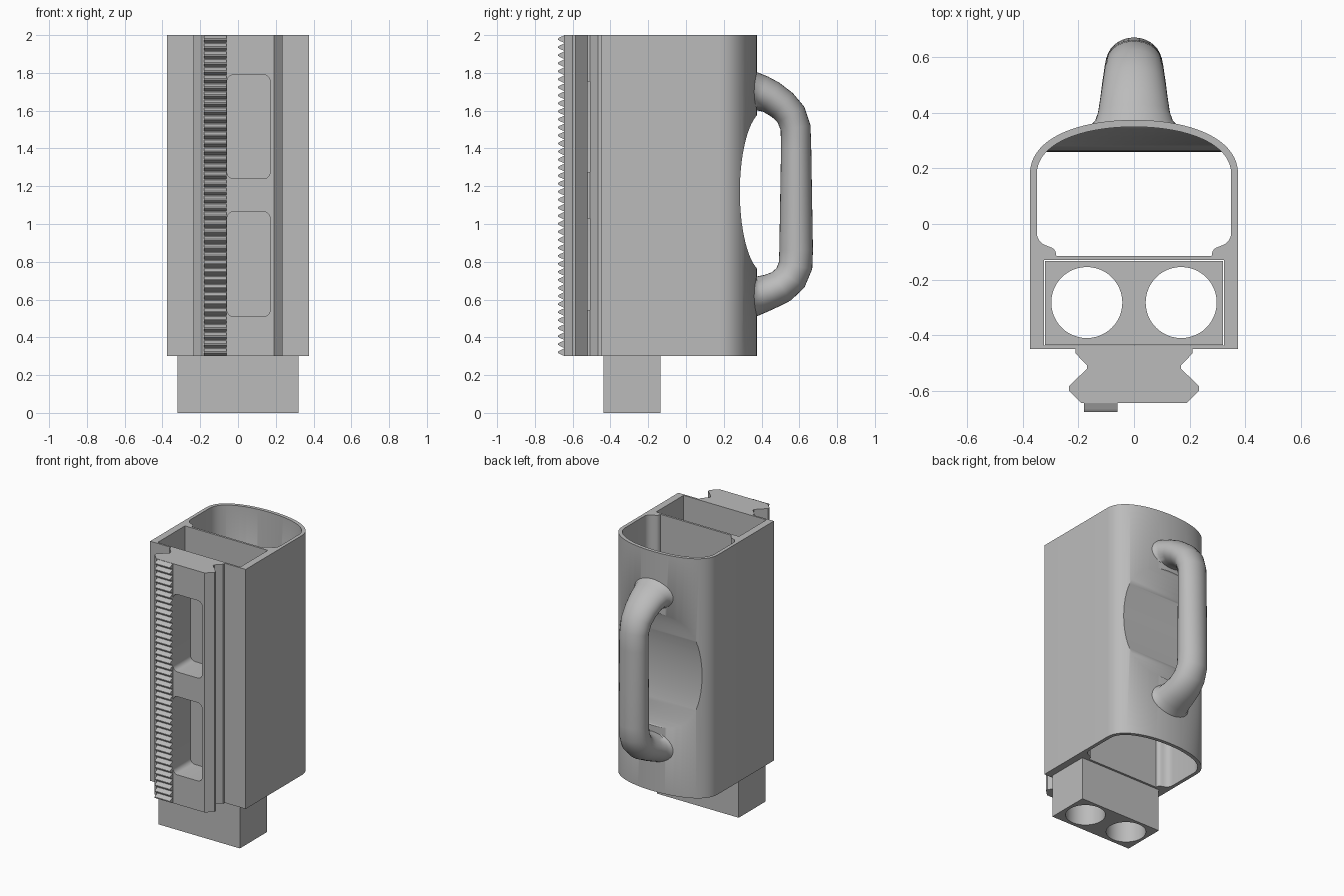
import bpy, bmesh, math
from mathutils import Vector
from mathutils.geometry import interpolate_bezier

cube = bpy.data.objects.get("Cube")
if cube:
    bpy.data.objects.remove(cube, do_unlink=True)

grey = bpy.data.materials.new("plain grey")
grey.use_nodes = True
colour = (0.5, 0.5, 0.5, 1)
grey.diffuse_color = colour
grey.node_tree.nodes["Principled BSDF"].inputs["Base Color"].default_value = colour

BOTTOM, TOP = 0.3, 2.0


def finish(name, bm):
    bmesh.ops.recalc_face_normals(bm, faces=bm.faces[:])
    mesh = bpy.data.meshes.new(name)
    bm.to_mesh(mesh)
    bm.free()
    mesh.materials.append(grey)
    obj = bpy.data.objects.new(name, mesh)
    bpy.context.collection.objects.link(obj)
    return obj


def prism(name, outline, lo, hi, axis="z"):
    """Extrude a 2D outline: xy along z, yz along x, or xz along y."""
    place = {"z": lambda u, v, w: (u, v, w),
             "x": lambda u, v, w: (w, u, v),
             "y": lambda u, v, w: (u, w, v)}[axis]
    bm = bmesh.new()
    ends = [[bm.verts.new(place(u, v, w)) for u, v in outline] for w in (lo, hi)]
    n = len(outline)
    for ring in ends:
        bm.faces.new(ring)
    for i in range(n):
        j = (i + 1) % n
        bm.faces.new((ends[0][i], ends[0][j], ends[1][j], ends[1][i]))
    return finish(name, bm)


def cut(obj, cutter):
    mod = obj.modifiers.new("cut", "BOOLEAN")
    mod.operation = "DIFFERENCE"
    mod.solver = "EXACT"
    mod.object = cutter
    bpy.context.view_layer.objects.active = obj
    bpy.ops.object.modifier_apply(modifier=mod.name)
    bpy.data.objects.remove(cutter, do_unlink=True)


def smooth(obj, degrees=35):
    bpy.ops.object.select_all(action="DESELECT")
    obj.select_set(True)
    bpy.context.view_layer.objects.active = obj
    bpy.ops.object.shade_smooth_by_angle(angle=math.radians(degrees))


def mirrored(half):
    """Close a right-hand outline with its left-hand copy."""
    return half + [(-x, y) for x, y in reversed(half) if abs(x) > 1e-5]


def bezier(a, b, c, d, n=20):
    pts = interpolate_bezier(*[Vector((*p, 0)) for p in (a, b, c, d)], n)
    return [(p.x, p.y) for p in pts]


def ellipse(cx, cy, rx, ry, n=64):
    return [(cx + rx * math.cos(math.tau * i / n), cy + ry * math.sin(math.tau * i / n))
            for i in range(n)]


def box(x0, x1, y0, y1):
    return [(x0, y0), (x1, y0), (x1, y1), (x0, y1)]


def rounded_box(x0, x1, y0, y1, r, n=6):
    pts = []
    for k, (cx, cy) in enumerate(box(x0 + r, x1 - r, y0 + r, y1 - r)):
        for i in range(n + 1):
            a = math.pi + (k + i / n) * math.pi / 2
            pts.append((cx + r * math.cos(a), cy + r * math.sin(a)))
    return pts


# Hollow body with a rounded back
outer = [(0.375, -0.45)] + bezier((0.375, 0.18), (0.375, 0.31), (0.2, 0.375), (0, 0.375))
body = prism("body", mirrored(outer), BOTTOM, TOP)

inner = bezier((0.28, -0.115), (0.28, -0.085), (0.3, -0.085), (0.31, -0.08), 6)
inner += bezier((0.315, -0.078), (0.34, -0.07), (0.35, -0.05), (0.35, -0.03), 6)
inner += bezier((0.35, 0.18), (0.35, 0.29), (0.19, 0.35), (0, 0.35))
cavity = prism("cavity_cutter", mirrored(inner), BOTTOM - 0.1, TOP + 0.1)

# Finger recess keeps an even wall behind it
cut(cavity, prism("recess_wall", ellipse(0.42, 1.17, 0.16, 0.455), -0.6, 0.6, "x"))
cut(body, cavity)
cut(body, prism("recess_cutter", ellipse(0.42, 1.17, 0.135, 0.43), -0.6, 0.6, "x"))
cut(body, prism("front_cavity_cutter", box(-0.325, 0.325, -0.437, -0.13),
                BOTTOM - 0.1, TOP + 0.1))
smooth(body)

# Plug block with two round holes
block = prism("plug_block", box(-0.32, 0.32, -0.436, -0.134), 0, 0.6)
for x in (-0.17, 0.17):
    cut(block, prism("hole_cutter", ellipse(x, -0.283, 0.128, 0.128, 48), -0.1, 0.8))
smooth(block)

# Dovetail rail with two windows
rail_half = [(0.21, -0.45), (0.21, -0.467), (0.17, -0.508), (0.17, -0.522),
             (0.235, -0.585), (0.235, -0.6), (0.19, -0.645)]
rail = prism("front_rail", mirrored(rail_half), BOTTOM, TOP)
for z0, z1 in ((0.51, 1.065), (1.24, 1.79)):
    cut(rail, prism("window_cutter", rounded_box(-0.058, 0.17, z0, z1, 0.035),
                    -0.8, -0.4, "y"))
smooth(rail)

# Toothed rack
count = 40
pitch = (TOP - BOTTOM) / count
teeth = [(-0.64, BOTTOM)]
for i in range(count):
    z = BOTTOM + i * pitch
    for y, t in ((-0.647, 0.06), (-0.668, 0.28), (-0.677, 0.42),
                 (-0.677, 0.58), (-0.668, 0.72), (-0.647, 0.94)):
        teeth.append((y, z + t * pitch))
teeth.append((-0.64, TOP))
prism("tooth_rack", teeth, -0.18, -0.06, "x")

# Handle: centre y, centre z, half width, half thickness along the tube
stations = [(0.354, 1.70, 0.16, 0.12), (0.372, 1.70, 0.14, 0.105),
            (0.40, 1.692, 0.13, 0.095), (0.45, 1.672, 0.122, 0.088),
            (0.51, 1.63, 0.113, 0.084), (0.555, 1.58, 0.106, 0.082),
            (0.58, 1.51, 0.10, 0.08), (0.583, 1.40, 0.10, 0.08),
            (0.583, 1.10, 0.10, 0.085), (0.583, 0.86, 0.10, 0.089),
            (0.58, 0.78, 0.102, 0.09), (0.553, 0.715, 0.108, 0.09),
            (0.505, 0.67, 0.115, 0.09), (0.45, 0.645, 0.122, 0.092),
            (0.40, 0.628, 0.13, 0.098), (0.372, 0.62, 0.14, 0.11),
            (0.354, 0.615, 0.16, 0.125)]
bm = bmesh.new()
rings = []
last = len(stations) - 1
for i, (y, z, wide, thick) in enumerate(stations):
    a, b = stations[max(i - 1, 0)], stations[min(i + 1, last)]
    along = Vector((0, b[0] - a[0], b[1] - a[1])).normalized()
    if i < 2:
        along = Vector((0, 1, 0))
    elif i > last - 2:
        along = Vector((0, -1, 0))
    side = Vector((0, -along.z, along.y))
    rings.append([bm.verts.new(Vector((u, y, z)) + side * v)
                  for u, v in ellipse(0, 0, wide, thick, 32)])
for r, s in zip(rings, rings[1:]):
    for i in range(32):
        j = (i + 1) % 32
        bm.faces.new((r[i], r[j], s[j], s[i]))
bm.faces.new(rings[0])
bm.faces.new(rings[-1])
smooth(finish("handle", bm), 60)
